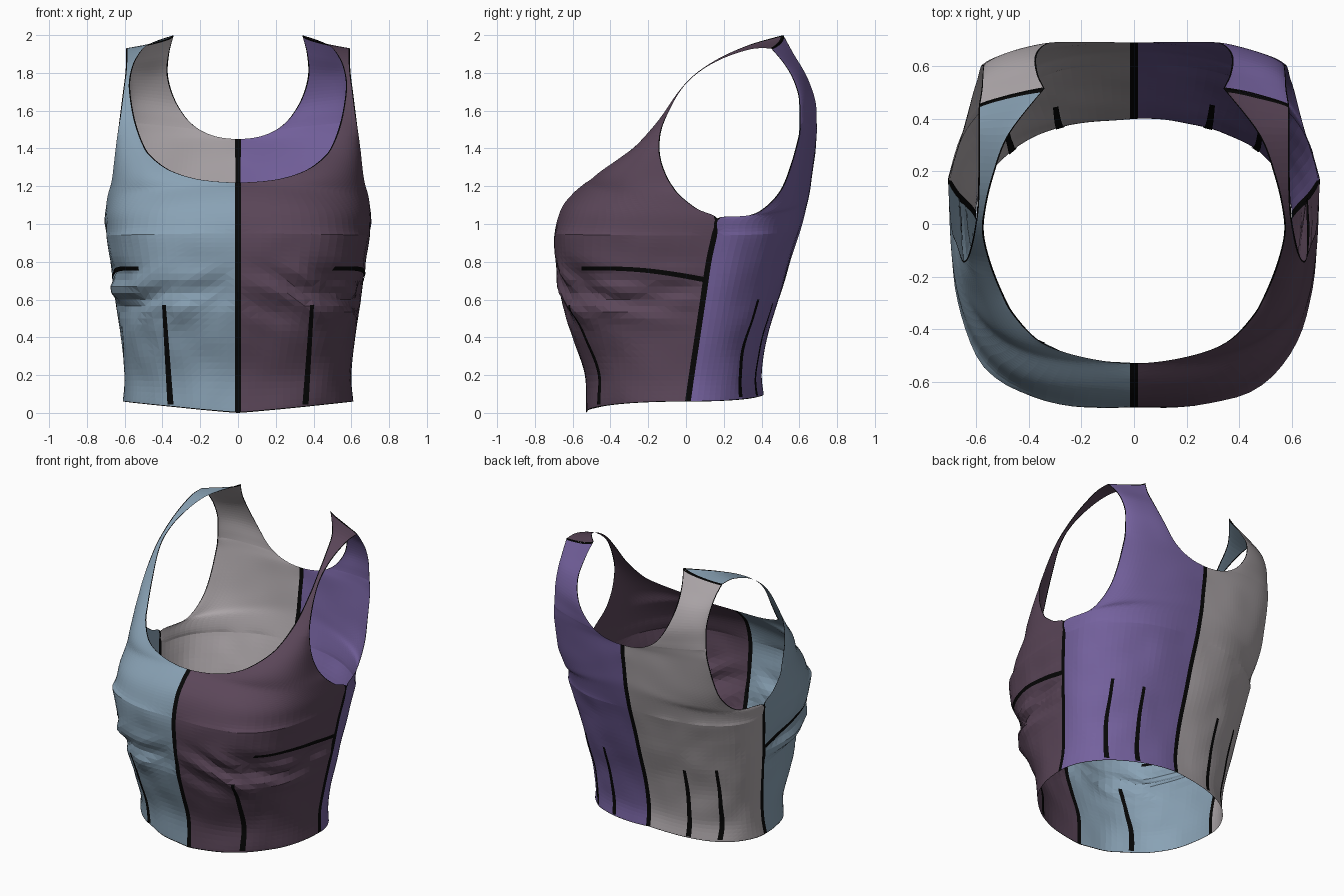
import bpy, bmesh, math
from mathutils import Vector, noise
from mathutils.bvhtree import BVHTree

if "Cube" in bpy.data.objects:
    bpy.data.objects.remove(bpy.data.objects["Cube"])


def material(name, rgb):
    m = bpy.data.materials.new(name)
    m.diffuse_color = (*rgb, 1)
    m.use_nodes = True
    m.node_tree.nodes["Principled BSDF"].inputs["Base Color"].default_value = m.diffuse_color
    return m


BLACK = material("seam black", (0.002, 0.002, 0.002))
BLUE = material("steel blue", (0.25, 0.36, 0.46))
PLUM = material("dark plum", (0.105, 0.062, 0.100))
PURPLE = material("violet", (0.175, 0.120, 0.34))
GREY = material("warm grey", (0.42, 0.385, 0.40))

# Each row: inner edge (centre line, then neckline) and outer edge (side seam, then armhole)
FRONT = [
    ((0, -.53, 0), (.61, .01, .06)), ((0, -.535, .2), (.60, .03, .2)),
    ((0, -.60, .4), (.62, .06, .4)), ((0, -.66, .6), (.65, .09, .6)),
    ((0, -.69, .8), (.675, .12, .8)), ((0, -.695, .95), (.695, .15, .94)),
    ((0, -.66, 1.08), (.705, .165, 1.03)), ((0, -.60, 1.16), (.70, .06, 1.08)),
    ((0, -.53, 1.22), (.69, -.03, 1.15)), ((.2, -.505, 1.235), (.675, -.07, 1.2)),
    ((.35, -.45, 1.28), (.665, -.10, 1.25)), ((.45, -.35, 1.35), (.655, -.13, 1.33)),
    ((.50, -.26, 1.42), (.645, -.14, 1.42)), ((.545, -.145, 1.55), (.63, -.12, 1.53)),
    ((.57, -.04, 1.7), (.61, -.04, 1.69)), ((.565, .05, 1.795), (.597, .05, 1.79)),
    ((.535, .18, 1.88), (.592, .18, 1.87)), ((.475, .34, 1.95), (.592, .34, 1.925)),
    ((.34, .515, 2.0), (.59, .45, 1.93))]
BACK = [
    ((0, .41, .10), (.61, .01, .06)), ((0, .40, .22), (.60, .03, .2)),
    ((0, .43, .4), (.62, .06, .4)), ((0, .49, .6), (.65, .09, .6)),
    ((0, .55, .8), (.675, .12, .8)), ((0, .61, .98), (.695, .15, .94)),
    ((0, .64, 1.1), (.705, .165, 1.03)), ((0, .655, 1.17), (.655, .33, 1.045)),
    ((0, .665, 1.24), (.63, .42, 1.09)), ((0, .675, 1.31), (.61, .50, 1.18)),
    ((0, .685, 1.38), (.595, .55, 1.3)), ((0, .69, 1.45), (.585, .59, 1.44)),
    ((.14, .692, 1.47), (.58, .60, 1.5)), ((.25, .692, 1.535), (.575, .60, 1.58)),
    ((.33, .685, 1.65), (.573, .595, 1.68)), ((.37, .64, 1.78), (.576, .56, 1.78)),
    ((.365, .57, 1.9), (.58, .51, 1.86)), ((.34, .515, 2.0), (.59, .45, 1.93))]
# Cross-section roundness (row, exponent): higher is boxier
FRONT_N = [(0, 2.25), (3, 3.0), (5, 3.5), (6, 3.4), (7, 3.1), (8, 2.75), (9, 2.4), (10, 2.15),
           (12, 1.8), (15, 1.4), (18, 1.2)]
BACK_N = [(0, 2.2), (4, 2.3), (6, 2.2), (8, 1.9), (11, 1.7), (14, 1.4), (17, 1.2)]


def lookup(table, v):
    for (a, p), (b, q) in zip(table, table[1:]):
        if v <= b:
            return p + (q - p) * (v - a) / (b - a)
    return table[-1][1]


def spline(pts, v):
    """Catmull-Rom through the points; edges leaving the centre line start level."""
    last = len(pts) - 1
    i = min(int(v), last - 1)
    t = v - i
    p0, p1, p2, p3 = (Vector(pts[min(max(k, 0), last)]) for k in range(i - 1, i + 3))
    if p1.x == 0 and p2.x > 0:
        p0 = Vector((-p2.x, p2.y, p2.z))
    elif p2.x == 0 and p3.x > 0:
        p3 = 2 * p2 - p1
    return 0.5 * (2 * p1 + (p2 - p0) * t + (2 * p0 - 5 * p1 + 4 * p2 - p3) * t * t
                  + (3 * p1 - p0 - 3 * p2 + p3) * t ** 3)


def row_points(a, b, n, cols, d_in, d_out):
    """Rounded-corner arc from a to b, evenly spaced with a thin strip at both ends."""
    fine = []
    for k in range(121):
        s = k / 120 * math.pi / 2
        sn, cs = math.sin(s), max(math.cos(s), 0)
        fine.append(Vector((a.x + (b.x - a.x) * sn ** (2 / n),
                            b.y + (a.y - b.y) * cs ** (2 / n),
                            a.z + (b.z - a.z) * sn)))
    acc = [0]
    for p, q in zip(fine, fine[1:]):
        acc.append(acc[-1] + (q - p).length)
    total = acc[-1]
    dists = [0] + [d_in + (total - d_in - d_out) * k / cols for k in range(cols + 1)] + [total]
    out, j = [], 0
    for d in dists:
        while j < 119 and acc[j + 1] < d:
            j += 1
        t = (d - acc[j]) / max(acc[j + 1] - acc[j], 1e-9)
        out.append((fine[j].lerp(fine[j + 1], min(t, 1)), d / total))
    return out


def crumple(p, u, front, seed):
    """Soft cloth unevenness plus slanting creases under the bust."""
    fade = max(math.sin(math.pi * u), 0) ** 0.6
    amount = 0.012 * noise.noise(Vector((p.x * 6, p.y * 6 + seed, p.z * 5)))
    if front:
        band = math.exp(-((p.z - 0.62) / 0.13) ** 2)
        fold = noise.noise(Vector((p.x * 4 + seed, p.y * 3, p.z * 9 + p.x * 4)))
        amount += band * (0.07 * fold - 0.006)
    if p.z > 1.4:
        amount *= 0.3
    return p + Vector((p.x, p.y, 0)).normalized() * amount * fade


def panel(name, rows, roundness, side, colour, front, seed):
    cols, last = 24, len(rows) - 1
    side_top = 6          # row where the side seam ends and the armhole starts
    vs = [0, 0.05] + [k / 6 for k in range(1, last * 6)] + [last - 0.13, last]
    vs.sort()
    bm = bmesh.new()
    grid, soft = [], []
    for v in vs:
        a, b = spline([r[0] for r in rows], v), spline([r[1] for r in rows], v)
        d_in = 0.015 if a.x < 0.02 else 0.007
        d_out = 0.015 if v <= side_top else 0.006
        line = []
        for p, u in row_points(a, b, lookup(roundness, v), cols, d_in, d_out):
            p = crumple(p, u, front, seed)
            line.append(bm.verts.new((p.x * side, p.y, p.z)))
        grid.append(line)
        if 5 < v < 12.5:
            soft += line[2:-2]
    for i in range(len(grid) - 1):
        for j in range(cols + 2):
            quad = [grid[i][j], grid[i][j + 1], grid[i + 1][j + 1], grid[i + 1][j]]
            if (side > 0) != front:
                quad.reverse()
            f = bm.faces.new(quad)
            edge = i in (0, len(grid) - 2) or j in (0, cols + 1)
            f.material_index = 1 if edge else 0
    # Relax the chest where the rows fan out around the armhole
    for _ in range(25):
        bmesh.ops.smooth_vert(bm, verts=soft, factor=0.5,
                              use_axis_x=True, use_axis_y=True, use_axis_z=True)
    bmesh.ops.triangulate(bm, faces=bm.faces[:], quad_method='SHORT_EDGE')
    tree = BVHTree.FromBMesh(bm)
    finish(name, bm, colour, BLACK)
    return tree


def finish(name, bm, *mats):
    me = bpy.data.meshes.new(name)
    bm.to_mesh(me)
    bm.free()
    for m in mats:
        me.materials.append(m)
    bpy.context.collection.objects.link(bpy.data.objects.new(name, me))


def dart(name, tree, start, end, direction, across, w0, w1):
    """Stitched dart: a tapering ribbon projected on both faces of the cloth."""
    d, across = Vector(direction), Vector(across)
    bm = bmesh.new()
    steps = 40
    for off in (-0.004, 0.004):
        prev = None
        for k in range(steps + 1):
            t = k / steps
            c = Vector(start).lerp(Vector(end), t)
            if abs(d.x) > 0.5:
                c.z += 0.02 * math.sin(math.pi * t)
            pair = []
            for s in (-1, 1):
                q = c + across * s * (w0 + (w1 - w0) * t) / 2
                hit = tree.ray_cast(q - d * 2, d)[0]
                if hit is None:
                    break
                out = Vector((hit.x, hit.y, 0)).normalized()
                pair.append(bm.verts.new(hit + out * off))
            if len(pair) == 2:
                if prev:
                    bm.faces.new((prev[0], prev[1], pair[1], pair[0]))
                prev = pair
            else:
                prev = None
    finish(name, bm, BLACK)


# Four cloth panels and their darts
for side, word, front_col, back_col in ((-1, "left", BLUE, GREY), (1, "right", PLUM, PURPLE)):
    ft = panel("front_panel_" + word, FRONT, FRONT_N, side, front_col, True, 3.3 + side * 2)
    bt = panel("back_panel_" + word, BACK, BACK_N, side, back_col, False, 9.1 + side * 2)
    dart("front_waist_dart_" + word, ft, (side * .355, 0, .045), (side * .39, 0, .57),
         (0, 1, 0), (1, 0, 0), .032, .02)
    dart("side_bust_dart_" + word, ft, (0, .10, .705), (0, -.55, .765),
         (-side, 0, 0), (0, 0, 1), .028, .02)
    dart("back_inner_dart_" + word, bt, (side * .28, 0, .092), (side * .30, 0, .58),
         (0, -1, 0), (1, 0, 0), .032, .02)
    dart("back_outer_dart_" + word, bt, (side * .46, 0, .085), (side * .49, 0, .60),
         (0, -1, 0), (1, 0, 0), .026, .016)
